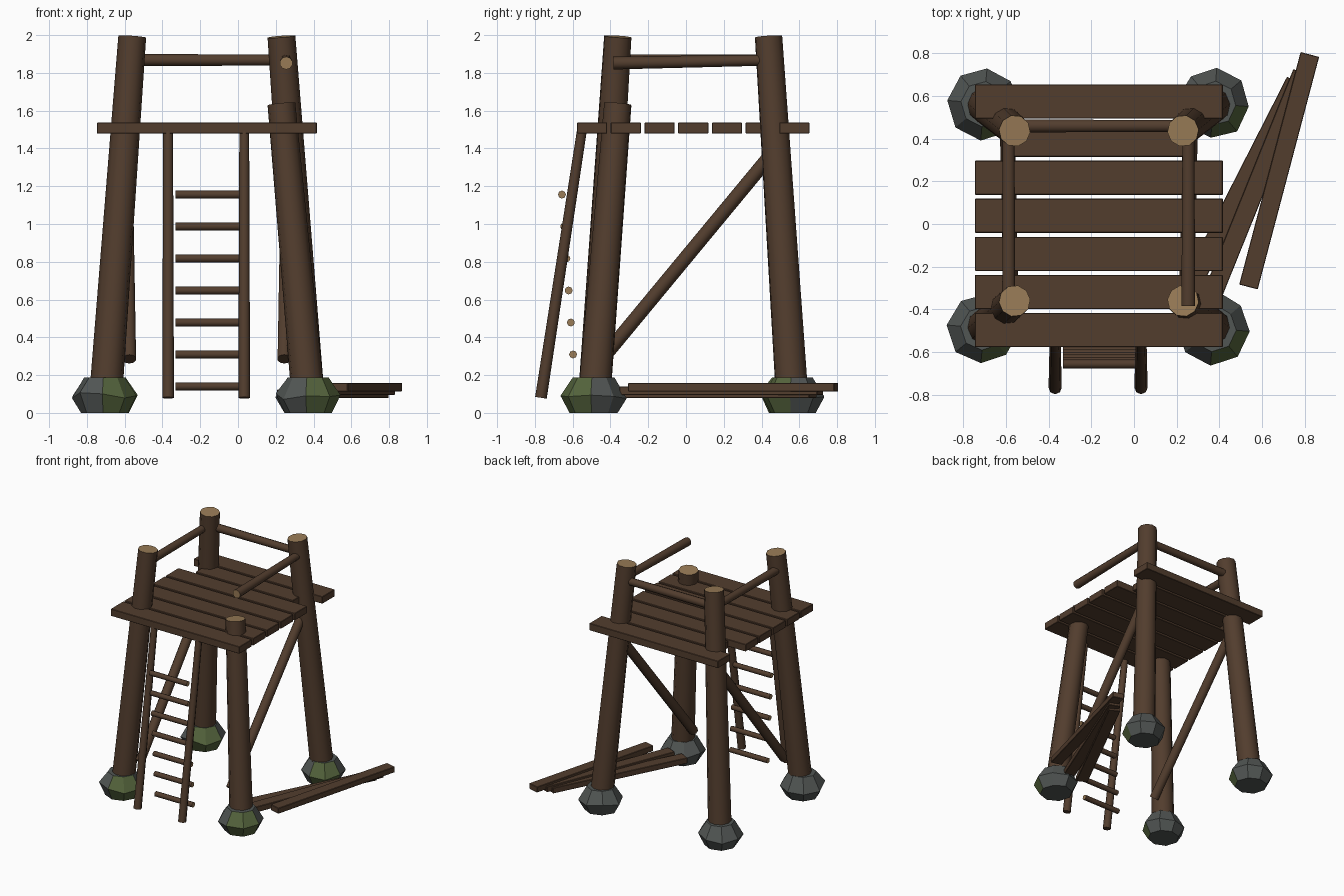
import bpy, bmesh, math, random
from mathutils import Vector

if "Cube" in bpy.data.objects:
    bpy.data.objects.remove(bpy.data.objects["Cube"])

random.seed(4)


def material(name, rgb):
    m = bpy.data.materials.new(name)
    m.diffuse_color = (*rgb, 1)
    m.use_nodes = True
    m.node_tree.nodes["Principled BSDF"].inputs["Base Color"].default_value = m.diffuse_color
    return m


WOOD = material("dark wood", (0.085, 0.047, 0.027))
CUT = material("cut wood end", (0.32, 0.20, 0.095))
STONE = material("grey stone", (0.083, 0.092, 0.088))
MOSS = material("moss green", (0.088, 0.125, 0.045))


def finish(name, bm, mats):
    me = bpy.data.meshes.new(name)
    bmesh.ops.recalc_face_normals(bm, faces=bm.faces)
    bm.to_mesh(me)
    bm.free()
    for m in mats:
        me.materials.append(m)
    ob = bpy.data.objects.new(name, me)
    bpy.context.collection.objects.link(ob)
    return ob


def pole(name, a, b, r1, r2, sides=10, cut_ends=True):
    """Tapered round pole from a to b, with paler sawn ends."""
    a, b = Vector(a), Vector(b)
    bm = bmesh.new()
    bmesh.ops.create_cone(bm, cap_ends=True, segments=sides, radius1=r1,
                          radius2=r2, depth=(b - a).length)
    for f in bm.faces:
        cap = len(f.verts) > 4
        f.smooth = not cap
        f.material_index = 1 if cap and cut_ends else 0
    for e in bm.edges:
        e.smooth = not any(len(f.verts) > 4 for f in e.link_faces)
    ob = finish(name, bm, [WOOD, CUT])
    ob.rotation_mode = 'QUATERNION'
    ob.rotation_quaternion = (b - a).to_track_quat('Z', 'Y')
    ob.location = (a + b) / 2
    return ob


def plank(name, centre, size, angle=0.0):
    bm = bmesh.new()
    bmesh.ops.create_cube(bm, size=1)
    bmesh.ops.scale(bm, vec=size, verts=bm.verts)
    bmesh.ops.bevel(bm, geom=bm.edges[:], offset=0.003, segments=1, affect='EDGES')
    ob = finish(name, bm, [WOOD])
    ob.location = centre
    ob.rotation_euler.z = angle
    return ob


def stone(name, x, y):
    """Eight-sided footing stone, mossy towards the front right."""
    bm = bmesh.new()
    rings = []
    jit = [random.uniform(0.93, 1.03) for _ in range(8)]
    for r, z in ((0.125, 0), (0.172, 0.09), (0.108, 0.188)):
        ring = []
        for i in range(8):
            t = math.radians(-95 + 45 * i)
            zz = z + (random.uniform(-0.02, 0.02) if z == 0.09 else 0)
            ring.append(bm.verts.new((r * jit[i] * math.cos(t), r * jit[i] * math.sin(t), zz)))
        rings.append(ring)
    for lo, hi in zip(rings, rings[1:]):
        for i in range(8):
            j = (i + 1) % 8
            bm.faces.new((lo[i], lo[j], hi[j], hi[i]))
    bm.faces.new(rings[0][::-1])
    bm.faces.new(rings[2])
    bm.normal_update()
    for f in bm.faces:
        n = Vector((f.normal.x, f.normal.y))
        if n.length > 0.1 and n.normalized().dot(Vector((0.64, -0.77))) > 0.7:
            f.material_index = 1
    ob = finish(name, bm, [STONE, MOSS])
    ob.location = (x, y, 0)


CX, CY = -0.165, 0.038

# Leaning legs on stones; the front right one is broken off short
for sx, side in ((-1, "left"), (1, "right")):
    for sy, end in ((-1, "front"), (1, "back")):
        foot = (CX + sx * 0.536, CY + sy * 0.524, 0.08)
        top = 1.635 if (sx, sy) == (1, -1) else 1.992
        pole(f"{end}_{side}_leg", foot,
             (CX + sx * 0.395, CY + sy * 0.399, top), 0.088, 0.074)
        stone(f"{end}_{side}_stone", foot[0] + sx * 0.003, foot[1] + sy * 0.003)

    # Diagonal side brace
    pole(f"{side}_brace", (CX + sx * 0.41, -0.445, 0.285),
         (CX + sx * 0.43, 0.49, 1.415), 0.037, 0.037, 10, False)

# Deck boards; the sixth is cut short between the back legs
for i in range(7):
    w = 0.88 if i == 5 else 1.164
    plank(f"deck_board_{i + 1}", (CX, -0.497 + 0.1785 * i, 1.508), (w, 0.16, 0.058))

# Hand rails
pole("back_rail", (-0.57, 0.46, 1.868), (0.24, 0.46, 1.868), 0.032, 0.029)
pole("left_rail", (-0.588, -0.36, 1.865), (-0.588, 0.44, 1.868), 0.032, 0.029)
pole("right_rail", (0.255, -0.385, 1.852), (0.255, 0.45, 1.868), 0.034, 0.029)

# Ladder with loose rungs
for x, side in ((-0.37, "left"), (0.033, "right")):
    pole(f"{side}_ladder_rail", (x, -0.768, 0.08), (x, -0.552, 1.49), 0.031, 0.026, 8, False)
for i in range(7):
    z = 0.14 + 0.1693 * i
    y = -0.586 - 0.0118 * i
    pole(f"ladder_rung_{i + 1}", (-0.332, y, z), (0.008, y, z), 0.021, 0.021, 8)

# Fallen boards lying beside the tower
for i, (x, y, z, deg) in enumerate(((0.502, 0.168, 0.101, 63),
                                    (0.578, 0.187, 0.117, 68),
                                    (0.681, 0.25, 0.136, 75.2))):
    plank(f"fallen_board_{i + 1}", (x, y, z), (1.128, 0.09, 0.046), math.radians(deg))
